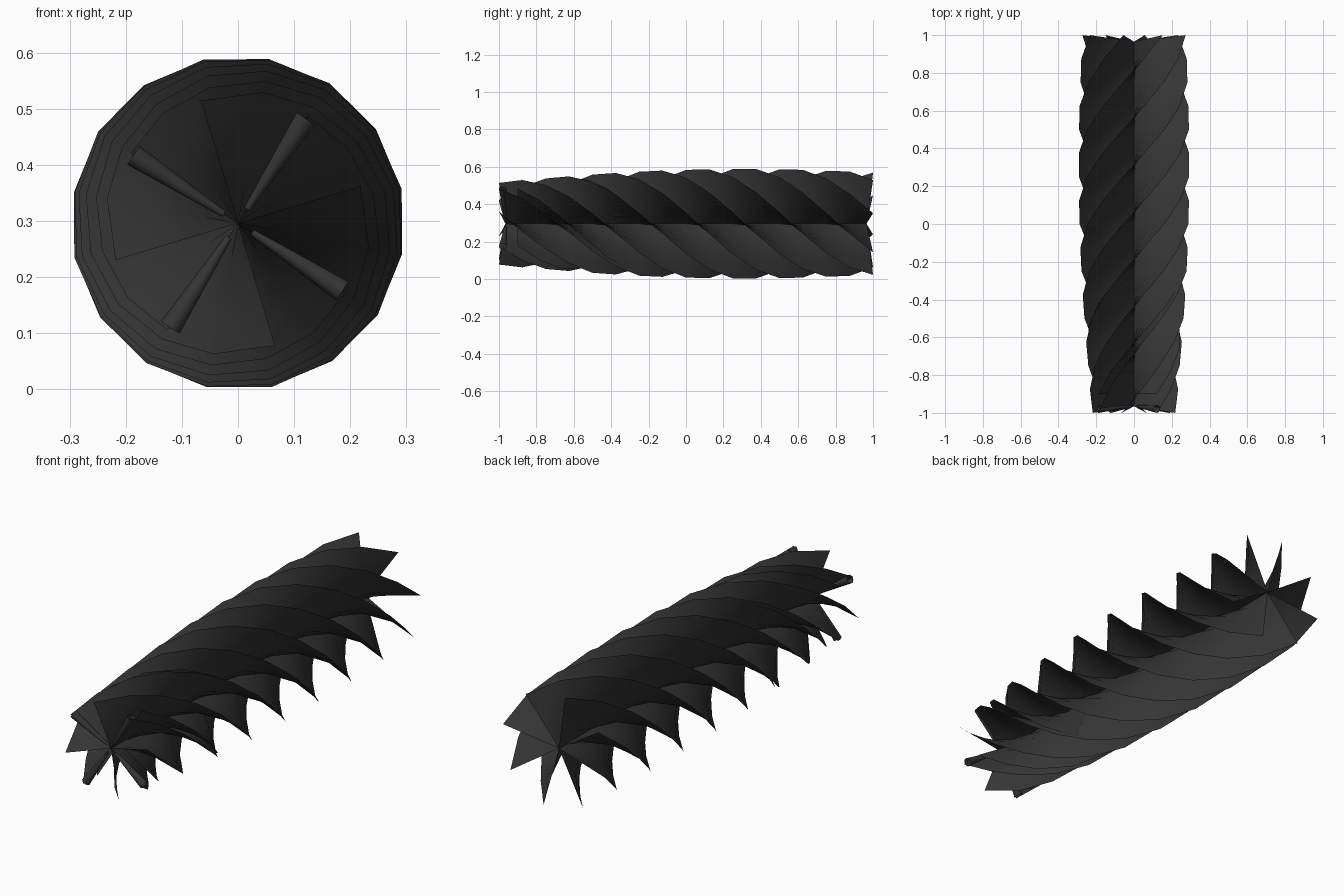
import bpy, bmesh
from math import radians, cos, sin, pi
from mathutils import Vector

if "Cube" in bpy.data.objects:
    bpy.data.objects.remove(bpy.data.objects["Cube"])

CZ = 0.296
BLADES, RADIAL, RINGS = 8, 4, 16
# tip radius at nine stations along the length
RADII = [0.228, 0.247, 0.268, 0.284, 0.294, 0.298, 0.297, 0.289, 0.279]

mat = bpy.data.materials.new("dark_rubber")
mat.diffuse_color = (0.035, 0.035, 0.035, 1)
mat.use_nodes = True
mat.node_tree.nodes["Principled BSDF"].inputs["Base Color"].default_value = mat.diffuse_color


def radius(y):
    s = min(max((y + 1) * 4, 0), 7.999)
    i = int(s)
    return RADII[i] + (RADII[i + 1] - RADII[i]) * (s - i)


def finish(name, bm):
    me = bpy.data.meshes.new(name)
    bm.to_mesh(me)
    bm.free()
    ob = bpy.data.objects.new(name, me)
    bpy.context.collection.objects.link(ob)
    me.materials.append(mat)
    bpy.context.view_layer.objects.active = ob
    ob.select_set(True)
    bpy.ops.object.shade_smooth_by_angle(angle=radians(35))
    ob.select_set(False)
    return ob


def blade(name, stations):
    """Twisted sheet from the axis to the tip; stations are (y, angle, radius, end inset)."""
    bm = bmesh.new()
    rows = []
    for y, ang, r, inset in stations:
        a = radians(ang)
        rows.append([bm.verts.new((r * t * cos(a), y + inset * (1 - t), CZ + r * t * sin(a)))
                     for t in (j / RADIAL for j in range(RADIAL + 1))])
    for r0, r1 in zip(rows, rows[1:]):
        for j in range(RADIAL):
            bm.faces.new((r0[j], r0[j + 1], r1[j + 1], r1[j]))
    finish(name, bm)


# eight full blades making one turn along the length
for b in range(BLADES):
    st = []
    for k in range(RINGS + 1):
        y = -1 + 2 * k / RINGS
        lead = 5 if k == 0 and b % 2 == 0 else 0
        inset = 0.035 if k == 0 else -0.035 if k == RINGS else 0
        st.append((y, 11.8 - 22.5 * k + 45 * b + lead, radius(y), inset))
    blade(f"blade_{b + 1}", st)

# four extra part-length blades at the front that merge into the full ones
for i in range(4):
    st = []
    for k in range(6):
        y = -0.9 + 0.12 * k
        base = 56.8 - 180 * (y + 1)
        st.append((y, base + 19 * (1 - k / 5) + 90 * i, radius(y) - 0.012, 0))
    blade(f"inner_blade_{i + 1}", st)

# rolled front edge on every other blade
for i in range(4):
    bm = bmesh.new()
    a = radians(57 + 90 * i)
    d = Vector((cos(a), 0, sin(a)))
    side = Vector((-sin(a), 0, cos(a)))
    rings = []
    for r, w, y in ((0.03, 0.006, -0.965), (0.222, 0.02, -0.98)):
        c = d * r + Vector((0, y, CZ))
        rings.append([bm.verts.new(c + side * w * cos(t) + Vector((0, w * sin(t), 0)))
                      for t in (2 * pi * n / 12 for n in range(12))])
    for n in range(12):
        m = (n + 1) % 12
        bm.faces.new((rings[0][n], rings[0][m], rings[1][m], rings[1][n]))
    finish(f"rolled_edge_{i + 1}", bm)
